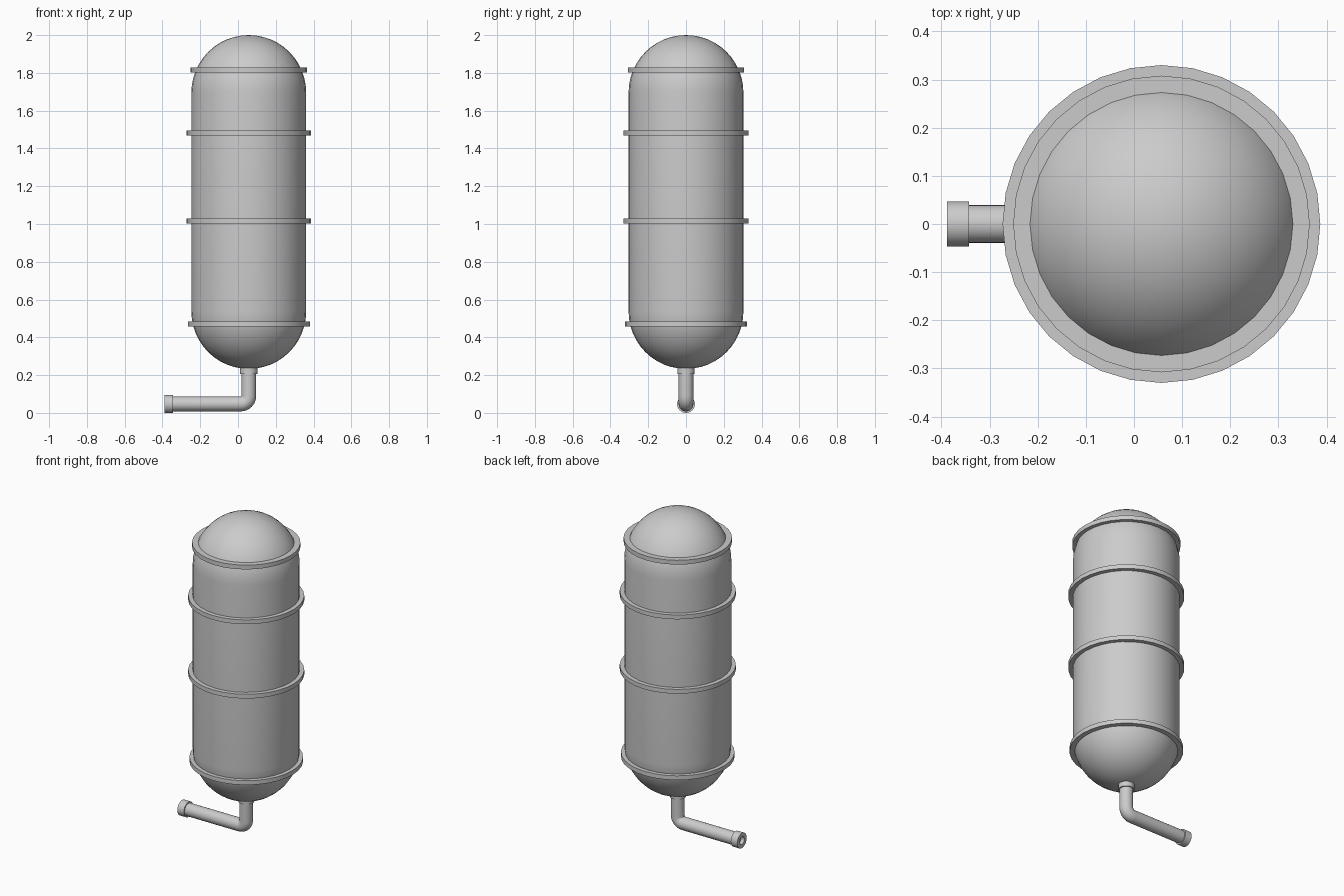
import bpy, bmesh, math
from mathutils import Vector, Matrix

if "Cube" in bpy.data.objects:
    bpy.data.objects.remove(bpy.data.objects["Cube"])

CX = 0.057      # tank axis
PIPE_Z = 0.047  # outlet axis height
SEG = 32


def finish(name, bm, angle=40):
    bmesh.ops.recalc_face_normals(bm, faces=bm.faces)
    me = bpy.data.meshes.new(name)
    bm.to_mesh(me)
    bm.free()
    ob = bpy.data.objects.new(name, me)
    bpy.context.collection.objects.link(ob)
    bpy.ops.object.select_all(action='DESELECT')
    ob.select_set(True)
    bpy.context.view_layer.objects.active = ob
    bpy.ops.object.shade_smooth_by_angle(angle=math.radians(angle))
    return ob


def lathe(name, profile, matrix, closed=False):
    """Spin (radius, height) points about the local z axis."""
    bm = bmesh.new()
    vs = [bm.verts.new((r, 0, h)) for r, h in profile]
    es = [bm.edges.new(p) for p in zip(vs, vs[1:])]
    if closed:
        es.append(bm.edges.new((vs[-1], vs[0])))
    bmesh.ops.spin(bm, geom=vs + es, cent=(0, 0, 0), axis=(0, 0, 1),
                   angle=math.tau, steps=SEG, use_duplicate=False)
    bmesh.ops.remove_doubles(bm, verts=bm.verts, dist=1e-5)
    bmesh.ops.transform(bm, matrix=matrix, verts=bm.verts)
    return finish(name, bm)


def band(name, r_in, r_out, z0, z1):
    return lathe(name, [(r_in, z0), (r_out, z0), (r_out, z1), (r_in, z1)],
                 Matrix.Translation((CX, 0, 0)), closed=True)


# Capsule tank with hemispherical ends
R, BOTTOM, TOP = 0.304, 0.233, 2.0
arc = [math.radians(90 * i / 12) for i in range(13)]
lower = [(R * math.sin(a), BOTTOM + R - R * math.cos(a)) for a in arc]
upper = [(R * math.cos(a), TOP - R + R * math.sin(a)) for a in arc]
lathe("tank", lower + upper, Matrix.Translation((CX, 0, 0)))

# Reinforcing bands
for i, (z, r_in, r_out) in enumerate([(0.471, 0.288, 0.323), (1.016, 0.295, 0.33),
                                      (1.482, 0.295, 0.33), (1.815, 0.273, 0.308)]):
    band(f"tank_band_{i + 1}", r_in, r_out, z - 0.0135, z + 0.0135)

# Collar where the pipe meets the tank
band("pipe_collar", 0.03, 0.046, 0.206, 0.24)

# Drain pipe with a tight elbow
PR, BEND = 0.039, 0.042
path = [(Vector((CX, 0, 0.25)), 0)]
for i in range(9):
    a = math.radians(90 * i / 8)
    path.append((Vector((CX - BEND + BEND * math.cos(a), 0,
                         PIPE_Z + BEND - BEND * math.sin(a))), a))
path.append((Vector((-0.365, 0, PIPE_Z)), math.pi / 2))
bm = bmesh.new()
rings = []
for p, a in path:
    side = Vector((math.cos(a), 0, -math.sin(a)))
    rings.append([bm.verts.new(p + PR * (side * math.cos(t) + Vector((0, math.sin(t), 0))))
                  for t in (math.tau * k / SEG for k in range(SEG))])
for r0, r1 in zip(rings, rings[1:]):
    for k in range(SEG):
        n = (k + 1) % SEG
        bm.faces.new((r0[k], r0[n], r1[n], r1[k]))
bm.faces.new(rings[0])
bm.faces.new(rings[-1])
finish("drain_pipe", bm)

# Open outlet nozzle
lathe("outlet_nozzle", [(0.024, 0), (0.047, 0), (0.047, 0.045), (0.024, 0.045)],
      Matrix.Translation((-0.388, 0, PIPE_Z)) @ Matrix.Rotation(math.pi / 2, 4, 'Y'),
      closed=True)
